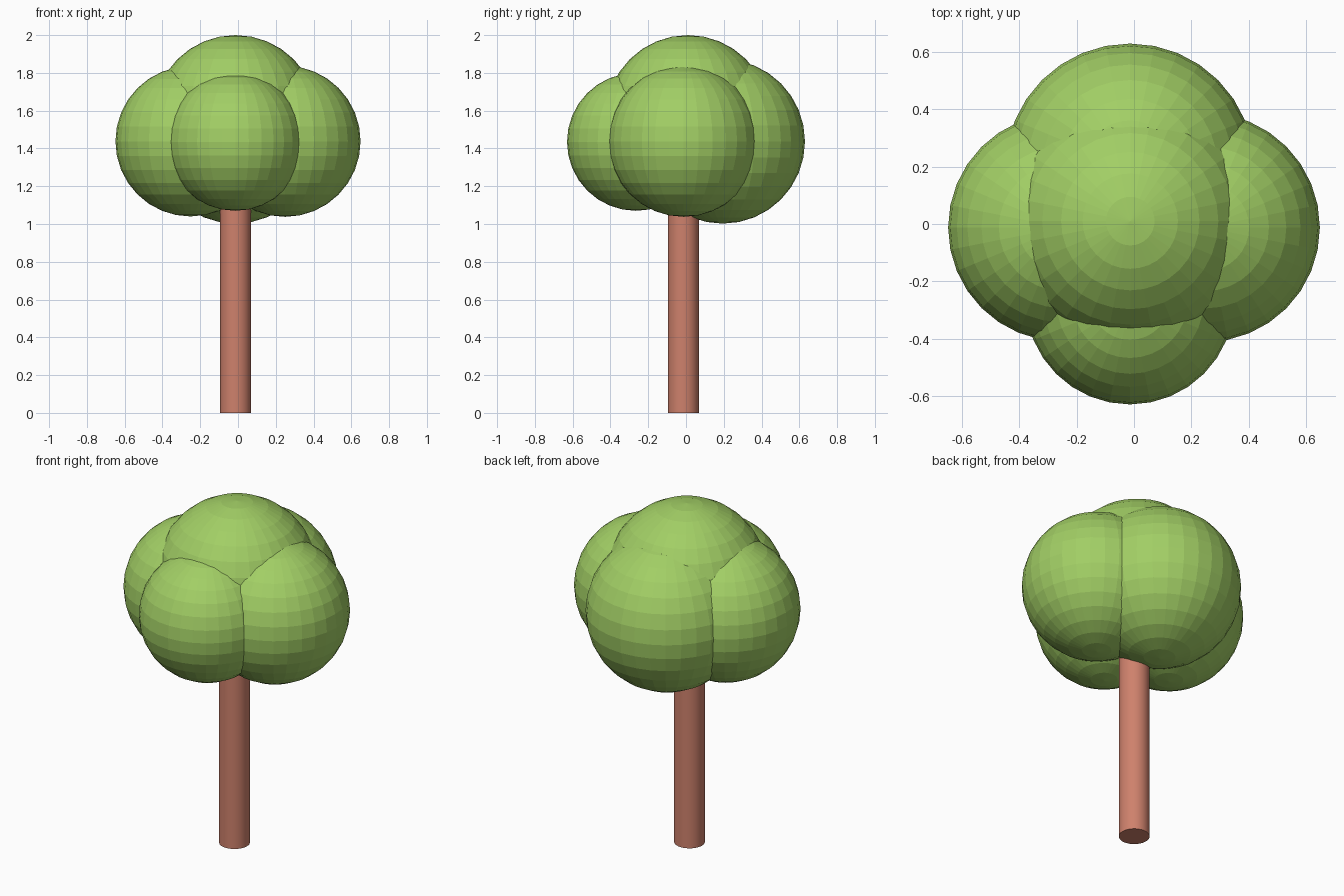
import bpy

if "Cube" in bpy.data.objects:
    bpy.data.objects.remove(bpy.data.objects["Cube"])


def material(name, rgb):
    m = bpy.data.materials.new(name)
    m.diffuse_color = (*rgb, 1.0)
    m.use_nodes = True
    m.node_tree.nodes["Principled BSDF"].inputs["Base Color"].default_value = m.diffuse_color
    return m


green = material("leaf green", (0.36, 0.62, 0.13))
brown = material("trunk brown", (0.62, 0.22, 0.15))


def foliage(name, centre, radius):
    bpy.ops.mesh.primitive_uv_sphere_add(segments=32, ring_count=16,
                                         radius=radius, location=centre)
    ob = bpy.context.object
    ob.name = name
    ob.data.materials.append(green)


# Trunk, running up into the crown
bpy.ops.mesh.primitive_cylinder_add(vertices=32, radius=0.082, depth=1.25,
                                    location=(-0.013, -0.014, 0.625))
trunk = bpy.context.object
trunk.name = "trunk"
trunk.data.materials.append(brown)
bpy.ops.object.shade_smooth_by_angle()

# Crown of five overlapping faceted balls
foliage("foliage_top", (-0.013, 0.01, 1.565), 0.435)
foliage("foliage_front", (-0.014, -0.265, 1.435), 0.365)
foliage("foliage_back", (-0.014, 0.195, 1.437), 0.435)
foliage("foliage_left", (-0.251, -0.012, 1.438), 0.398)
foliage("foliage_right", (0.249, -0.012, 1.438), 0.40)
